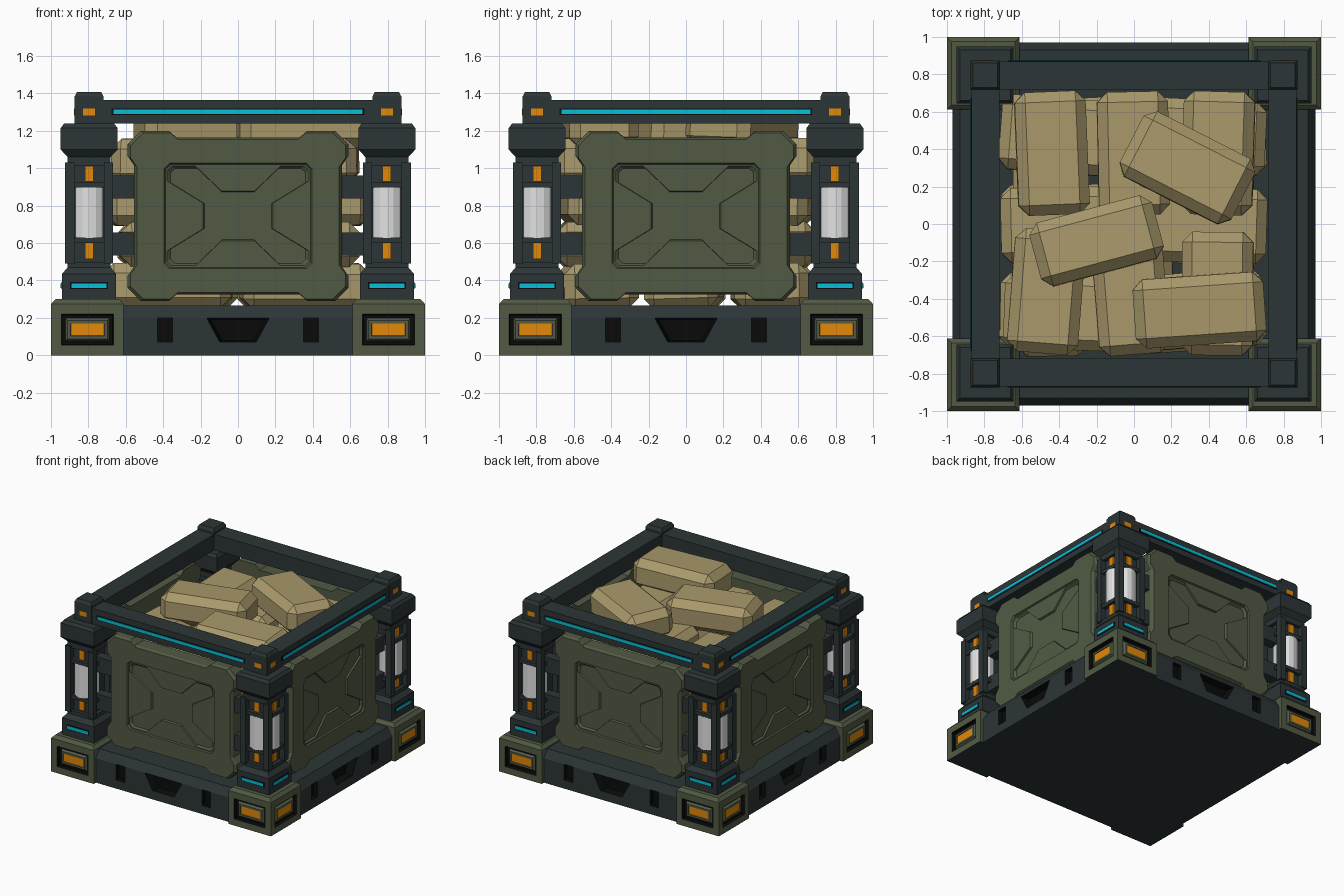
import bpy, bmesh, random
from math import radians
from mathutils import Matrix, Vector

if "Cube" in bpy.data.objects:
    bpy.data.objects.remove(bpy.data.objects["Cube"])
random.seed(4)


def material(name, r, g, b):
    lin = [((c / 255 + 0.055) / 1.055) ** 2.4 for c in (r, g, b)] + [1]
    m = bpy.data.materials.new(name)
    m.use_nodes = True
    m.diffuse_color = lin
    m.node_tree.nodes["Principled BSDF"].inputs["Base Color"].default_value = lin
    return m


STEEL = material("dark steel", 44, 53, 54)
OLIVE = material("olive paint", 81, 90, 68)
TAN = material("tan cloth", 169, 153, 107)
CYAN = material("cyan light", 3, 192, 216)
ORANGE = material("orange light", 228, 136, 8)
WHITE = material("white lamp", 226, 226, 226)
BLACK = material("black recess", 9, 10, 10)


def make(name, bm, *mats):
    bmesh.ops.recalc_face_normals(bm, faces=bm.faces)
    mesh = bpy.data.meshes.new(name)
    bm.to_mesh(mesh)
    bm.free()
    for m in mats:
        mesh.materials.append(m)
    ob = bpy.data.objects.new(name, mesh)
    bpy.context.scene.collection.objects.link(ob)
    return ob


def ring(ob):
    """Repeat a part on all four sides."""
    base = ob.name
    for k in range(1, 4):
        c = bpy.data.objects.new(f"{base}_{k + 1}", ob.data)
        c.matrix_world = Matrix.Rotation(radians(90 * k), 4, "Z") @ ob.matrix_world
        bpy.context.scene.collection.objects.link(c)


def box(name, x, y, z, mat):
    """Box from three (low, high) ranges."""
    bm = bmesh.new()
    bmesh.ops.create_cube(bm, size=1)
    for v in bm.verts:
        v.co = Vector([r[0] if c < 0 else r[1] for c, r in zip(v.co, (x, y, z))])
    return make(name, bm, mat)


def loft(rings):
    """Join equal-length loops of points into a solid."""
    bm = bmesh.new()
    loops = [[bm.verts.new(p) for p in r] for r in rings]
    for a, b in zip(loops, loops[1:]):
        for i in range(len(a)):
            j = (i + 1) % len(a)
            bm.faces.new((a[i], a[j], b[j], b[i]))
    bm.faces.new(loops[0])
    bm.faces.new(loops[-1])
    bmesh.ops.recalc_face_normals(bm, faces=bm.faces)
    return bm


def square_stack(profile, c):
    """Square column from (height, half width) pairs."""
    return loft([[(c + sx * w, c + sy * w, z) for sx, sy in ((-1, -1), (1, -1), (1, 1), (-1, 1))]
                 for z, w in profile])


def plate(outline, zc, layers):
    """Solid facing -y from an (x, z) outline and (y, scale) layers."""
    return loft([[(x * s, y, zc + z * s) for x, z in outline] for y, s in layers])


def four_way(q):
    """Mirror a quarter outline in x and z."""
    r = q[::-1]
    return q + [(x, -z) for x, z in r] + [(-x, -z) for x, z in q] + [(-x, z) for x, z in r]


def cut(ob, cutters):
    """Carve the cutters out of a part, keeping their colour."""
    for c in cutters:
        mod = ob.modifiers.new("cut", "BOOLEAN")
        mod.object, mod.solver = c, "EXACT"
        mod.operation, mod.material_mode = "DIFFERENCE", "TRANSFER"
    bpy.context.view_layer.update()
    dg = bpy.context.evaluated_depsgraph_get()
    mesh = bpy.data.meshes.new_from_object(ob.evaluated_get(dg))
    ob.modifiers.clear()
    ob.data = mesh
    for c in cutters:
        bpy.data.objects.remove(c)


# Floor and base beams with dark openings
box("floor", (-0.9, 0.9), (-0.9, 0.9), (0, 0.24), STEEL)
side = [(-0.97, 0), (-0.97, 0.2), (-0.93, 0.265), (-0.62, 0.265), (-0.62, 0)]
beam = make("base_beam", loft([[(x, y, z) for y, z in side] for x in (-0.65, 0.65)]), STEEL)
trapezoid = [(-0.17, 0.065), (0.17, 0.065), (0.1, -0.065), (-0.1, -0.065)]
openings = [make("opening", plate(trapezoid, 0.135, [(-0.91, 0.85), (-0.99, 1.03)]), BLACK)]
for s in (-1, 1):
    openings.append(box("slot", (s * 0.39 - 0.04, s * 0.39 + 0.04), (-1, -0.93), (0.07, 0.2), BLACK))
cut(beam, openings)
ring(beam)

# Side panels with a sunken frame and a deeper cross
outline = four_way([(0.33, 0.42), (0.37, 0.455), (0.52, 0.455), (0.59, 0.385), (0.59, 0.32), (0.555, 0.27)])
cross = four_way([(0.09, 0.135), (0.23, 0.27), (0.36, 0.27), (0.385, 0.245), (0.385, 0.19), (0.19, 0.07)])
frame = four_way([(0.37, 0.285), (0.4, 0.255)])
panel = make("side_panel", plate(outline, 0.745, [(-0.75, 1), (-0.857, 1), (-0.877, 0.975)]), OLIVE)
cut(panel, [make("frame_cutter", plate(frame, 0.745, [(-0.865, 0.97), (-0.89, 1.01)]), OLIVE),
            make("cross_cutter", plate(cross, 0.745, [(-0.85, 0.94), (-0.87, 1)]), OLIVE)])
ring(panel)

# Top rail with its light strip
ring(box("top_rail", (-0.75, 0.75), (-0.87, -0.72), (1.238, 1.366), STEEL))
ring(box("rail_strip_rim", (-0.675, 0.675), (-0.873, -0.86), (1.284, 1.32), BLACK))
ring(box("rail_light_strip", (-0.665, 0.665), (-0.877, -0.86), (1.29, 1.314), CYAN))

# Foot blocks with stepped insets on the two outer faces and a dark underside
bm = square_stack([(0, 0.194), (0.275, 0.194), (0.3, 0.17)], -0.805)
for f in bm.faces:
    if f.normal.z < -0.99:
        f.material_index = 3
outer = [f for f in bm.faces if min(f.normal.x, f.normal.y) < -0.99]
for thickness, depth, index in ((0.054, 0, 0), (0.005, -0.025, 2), (0.017, 0, 2),
                                (0.012, 0.018, 0), (0.016, 0, 0), (0.002, -0.004, 0)):
    rim = bmesh.ops.inset_individual(bm, faces=outer, thickness=thickness, depth=depth,
                                     use_even_offset=True)["faces"]
    for f in rim:
        f.material_index = index
for f in outer:
    f.material_index = 1
ring(make("foot_block", bm, OLIVE, ORANGE, BLACK, STEEL))

# Corner posts: plinth, core, cap, finial
C = -0.796
for name, profile in (
        ("post_plinth", [(0.28, 0.145), (0.435, 0.145), (0.47, 0.115), (0.5, 0.115)]),
        ("post_core", [(0.45, 0.085), (1.08, 0.085)]),
        ("post_collar", [(1.015, 0.115), (1.06, 0.115)]),
        ("post_cap", [(1.06, 0.115), (1.1, 0.152), (1.215, 0.152), (1.238, 0.135)]),
        ("post_finial", [(1.22, 0.077), (1.385, 0.077), (1.407, 0.065)])):
    ring(make(name, square_stack(profile, C), STEEL))
for z in (0.615, 0.912):
    ring(box("lamp_holder", (C - 0.12, C + 0.12), (C - 0.12, C + 0.12), (z - 0.015, z + 0.015), STEEL))
for sx in (-1, 1):
    for sy in (-1, 1):
        x, y = C + sx * 0.104, C + sy * 0.104
        ring(box("post_edge", (x - 0.025, x + 0.025), (y - 0.025, y + 0.025), (0.49, 1.03), STEEL))


# Lamps and markers on both outer faces of each post
def marker(name, half, reach, z, mat):
    a, b = (C - half, C + half), (C - reach, C - reach + 0.03)
    ring(box(name + "_front", a, b, z, mat))
    ring(box(name + "_side", b, a, z, mat))


marker("upper_marker", 0.023, 0.1, (0.93, 1.012), ORANGE)
marker("lower_marker", 0.023, 0.1, (0.515, 0.6), ORANGE)
marker("finial_marker", 0.032, 0.08, (1.283, 1.32), ORANGE)
marker("plinth_strip_rim", 0.102, 0.148, (0.354, 0.392), BLACK)
marker("plinth_light_strip", 0.094, 0.152, (0.361, 0.385), CYAN)
for x, y in ((C, C - 0.03), (C - 0.03, C)):
    bm = bmesh.new()
    bmesh.ops.create_cone(bm, cap_ends=True, segments=16, radius1=0.094, radius2=0.094, depth=0.27,
                          matrix=Matrix.Translation((x, y, 0.763)))
    ring(make("lamp", bm, WHITE))

# Arms joining posts to panels
for s in (-1, 1):
    for z in (0.595, 0.9):
        x = sorted((s * 0.53, s * 0.72))
        ring(box("panel_arm", x, (-0.84, -0.76), (z - 0.062, z + 0.062), STEEL))


# Stacked sacks
def sack(x, y, z, length, width, angle):
    bm = bmesh.new()
    bmesh.ops.create_cube(bm, size=1)
    bmesh.ops.scale(bm, vec=(length, width, 0.24), verts=bm.verts)
    bmesh.ops.bevel(bm, geom=bm.edges[:], offset=0.055, segments=1, affect="EDGES")
    ob = make("sack", bm, TAN)
    tilt = random.uniform(-2, 2)
    ob.matrix_world = (Matrix.Translation((x, y, z)) @ Matrix.Rotation(radians(angle), 4, "Z")
                       @ Matrix.Rotation(radians(tilt), 4, "X"))


for layer in range(4):
    for i in (-1, 0, 1):
        for j in (-1, 1):
            x, y = i * 0.455 + random.uniform(-0.02, 0.02), j * 0.36 + random.uniform(-0.02, 0.02)
            turn = random.uniform(-5, 5)
            if layer % 2:
                sack(x, y, 0.37 + layer * 0.222, 0.66, 0.38, 90 + turn)
            else:
                sack(y, x, 0.37 + layer * 0.222, 0.68, 0.4, turn)
sack(0.285, 0.3, 1.235, 0.67, 0.39, -27)
sack(-0.2, -0.09, 1.225, 0.68, 0.35, 15)
sack(0.35, -0.46, 1.23, 0.7, 0.37, 4)
